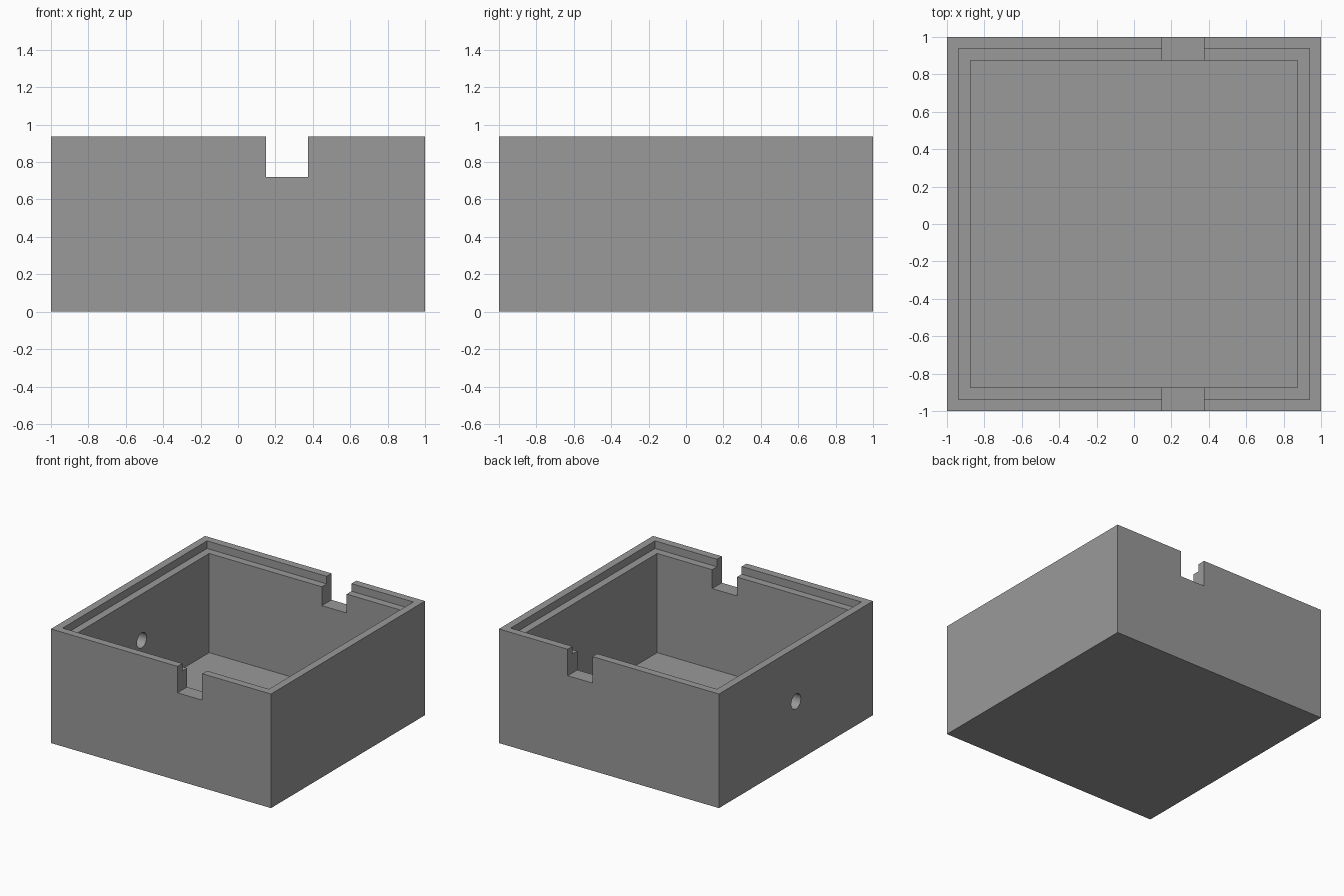
import bpy
import math

if "Cube" in bpy.data.objects:
    bpy.data.objects.remove(bpy.data.objects["Cube"])

HEIGHT = 0.9375      # overall height
FLOOR = 0.06         # floor thickness
LEDGE_Z = 0.875      # height of the lid ledge
INNER = 0.875        # half width of the cavity
RECESS = 0.9375      # half width of the lid recess
TOP = 1.2            # cutters run past the rim

grey = bpy.data.materials.new("plain grey")
grey.diffuse_color = (0.32, 0.32, 0.32, 1.0)
grey.use_nodes = True
grey.node_tree.nodes["Principled BSDF"].inputs["Base Color"].default_value = grey.diffuse_color


def block(name, x, y, z):
    """Box spanning the given (min, max) ranges."""
    bpy.ops.mesh.primitive_cube_add(size=1)
    obj = bpy.context.object
    obj.name = name
    obj.location = [(a + b) / 2 for a, b in (x, y, z)]
    obj.scale = [b - a for a, b in (x, y, z)]
    bpy.ops.object.transform_apply(location=True, rotation=True, scale=True)
    return obj


def cut(target, cutter):
    """Subtract the cutter and discard it."""
    cutter.hide_render = True
    mod = target.modifiers.new(cutter.name, 'BOOLEAN')
    mod.operation = 'DIFFERENCE'
    mod.solver = 'EXACT'
    mod.object = cutter
    bpy.ops.object.select_all(action='DESELECT')
    bpy.context.view_layer.objects.active = target
    target.select_set(True)
    bpy.ops.object.modifier_apply(modifier=mod.name)
    bpy.data.objects.remove(cutter, do_unlink=True)


# Outer body
box = block("open_box", (-1, 1), (-1, 1), (0, HEIGHT))
box.data.materials.append(grey)

# Cavity and the stepped recess for a lid
cut(box, block("cavity", (-INNER, INNER), (-INNER, INNER), (FLOOR, TOP)))
cut(box, block("lid_recess", (-RECESS, RECESS), (-RECESS, RECESS), (LEDGE_Z, TOP)))

# Notches through the front and back walls
cut(box, block("wall_notches", (0.15, 0.375), (-1.2, 1.2), (0.72, TOP)))

# Round hole through the left wall
bpy.ops.mesh.primitive_cylinder_add(vertices=32, radius=0.0625, depth=0.4,
                                    location=(-0.94, 0, 0.495),
                                    rotation=(0, math.pi / 2, 0))
hole = bpy.context.object
hole.name = "cable_hole"
cut(box, hole)

bpy.ops.object.select_all(action='DESELECT')
box.select_set(True)
bpy.context.view_layer.objects.active = box
bpy.ops.object.shade_smooth_by_angle(angle=math.radians(30))
